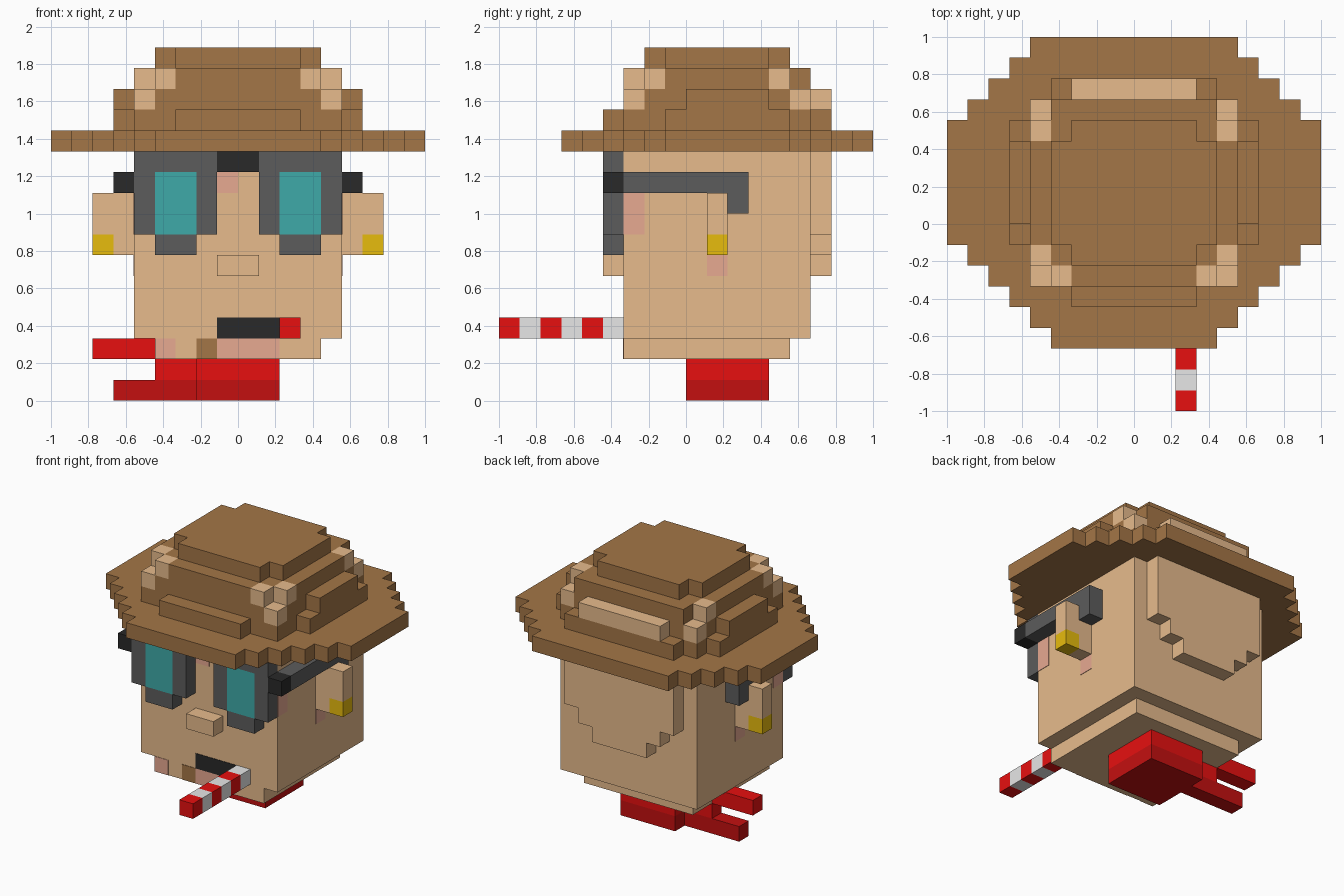
import bpy
import bmesh
from mathutils import Vector

S = 1 / 9  # one block in scene units

cube = bpy.data.objects.get("Cube")
if cube:
    bpy.data.objects.remove(cube, do_unlink=True)


def linear(c):
    c /= 255
    return c / 12.92 if c <= 0.04045 else ((c + 0.055) / 1.055) ** 2.4


def material(name, *rgb):
    m = bpy.data.materials.new(name)
    colour = [linear(c) for c in rgb] + [1]
    m.use_nodes = True
    m.diffuse_color = colour
    bsdf = m.node_tree.nodes["Principled BSDF"]
    bsdf.inputs["Base Color"].default_value = colour
    bsdf.inputs["Roughness"].default_value = 0.9
    return m


skin = material("skin", 232, 188, 141)
blush = material("blush", 232, 170, 146)
felt = material("brown felt", 164, 118, 71)
black = material("black", 41, 41, 41)
grey = material("dark grey", 92, 92, 92)
teal = material("teal lens", 62, 170, 168)
gold = material("gold", 234, 190, 14)
red = material("red", 236, 16, 16)
dark_red = material("dark red", 196, 16, 16)
white = material("white", 236, 236, 236)


def finish(name, bm, mat):
    bmesh.ops.recalc_face_normals(bm, faces=bm.faces)
    bmesh.ops.scale(bm, vec=(S, S, S), verts=bm.verts)
    mesh = bpy.data.meshes.new(name)
    bm.to_mesh(mesh)
    bm.free()
    mesh.materials.append(mat)
    ob = bpy.data.objects.new(name, mesh)
    bpy.context.collection.objects.link(ob)
    return ob


def box(name, mat, x, y, z):
    """Block spanning the given (low, high) ranges, in block units."""
    bm = bmesh.new()
    bmesh.ops.create_cube(bm, size=1)
    for v in bm.verts:
        v.co = Vector([(r[0] + r[1]) / 2 + c * (r[1] - r[0])
                       for c, r in zip(v.co, (x, y, z))])
    return finish(name, bm, mat)


def pair(name, mat, x, y, z):
    """The same block on both sides of the model."""
    box("left_" + name, mat, x, y, z)
    box("right_" + name, mat, (-x[1], -x[0]), y, z)


def stepped(name, mat, start, rows, depth, upright=False):
    """Symmetric stepped outline from (length, half width) rows, extruded."""
    half, t = [], start
    for length, width in rows:
        half += [(width, t), (width, t + length)]
        t += length
    outline = half + [(-w, t) for w, t in reversed(half)]
    clean = [p for i, p in enumerate(outline) if p != outline[i - 1]]
    low, high = depth
    bm = bmesh.new()
    verts = [bm.verts.new((a, low, b) if upright else (a, b, low)) for a, b in clean]
    face = bm.faces.new(verts)
    push = Vector((0, high - low, 0) if upright else (0, 0, high - low))
    out = bmesh.ops.extrude_face_region(bm, geom=[face], use_keep_orig=True)
    bmesh.ops.translate(bm, vec=push,
                        verts=[g for g in out["geom"] if isinstance(g, bmesh.types.BMVert)])
    return finish(name, bm, mat)


# Head
box("head", skin, (-5, 5), (-3, 6), (3, 12))
box("chin", skin, (-4, 4), (-3, 5), (2, 3))
box("nose", skin, (-1, 1), (-4, -3), (6, 7))
stepped("back_of_head", skin, 6, [(1, 2), (1, 3), (4, 4)], (6, 7), upright=True)

# Ears and earrings
pair("ear", skin, (5, 7), (1, 2), (8, 10))
pair("ear_lobe", skin, (5, 6), (1, 2), (7, 8))
pair("earring", gold, (6, 7), (1, 2), (7, 8))

# Painted patches on the face
T = 0.03
front = (-3 - T, -3)
box("mouth", black, (-1, 2), front, (3, 4))
box("chin_blush", blush, (-1, 2), front, (2, 3))
box("jaw_blush", blush, (-4, -3), front, (2, 3))
box("chin_mark", felt, (-2, -1), front, (2, 3))
box("brow_blush", blush, (-1, 0), front, (10, 11))
pair("temple_blush", blush, (5, 5 + T), (-3, -2), (8, 10))
pair("neck_blush", blush, (5, 5 + T), (1, 2), (6, 7))

# Glasses
rim = (-4, -3)
pair("rim_outer", grey, (4, 5), rim, (8, 12))
pair("rim_inner", grey, (1, 2), rim, (8, 12))
pair("rim_top", grey, (2, 4), rim, (11, 12))
pair("rim_bottom", grey, (2, 4), rim, (7, 8))
pair("lens", teal, (2, 4), rim, (8, 11))
box("bridge", black, (-1, 1), rim, (11, 12))
pair("hinge", black, (5, 6), rim, (10, 11))
pair("temple_arm", grey, (5, 6), (-3, 3), (10, 11))
pair("temple_tip", grey, (5, 6), (2, 3), (9, 10))

# Striped straw
for i in range(6):
    box(f"straw_stripe_{i + 1}", white if i % 2 else red,
        (2, 3), (i - 9, i - 8), (3, 4))

# Neck scarf with two tails
box("scarf_top", red, (-2, 2), (0, 4), (1, 2))
box("scarf_bottom", dark_red, (-2, 2), (0, 4), (0, 1))
box("upper_tail_root", red, (-4, -2), (2, 3), (1, 2))
box("upper_tail", red, (-7, -4), (2, 3), (2, 3))
box("lower_tail", dark_red, (-6, -2), (2, 3), (0, 1))

# Hat, layer by layer
stepped("hat_brim", felt, -6,
        [(1, 4), (1, 5), (1, 6), (1, 7), (1, 8), (6, 9), (1, 8), (1, 7), (1, 6), (1, 5)],
        (12, 13))
stepped("crown_base", felt, -4, [(1, 3), (2, 5), (6, 6), (1, 5), (1, 4)], (13, 14))
stepped("crown_lower", felt, -3, [(1, 4), (2, 5), (4, 6), (1, 5), (1, 4)], (14, 15))
stepped("crown_upper", felt, -3, [(1, 3), (1, 4), (5, 5), (2, 4)], (15, 16))
stepped("crown_top", felt, -2, [(1, 3), (5, 4), (1, 3)], (16, 17))

# Pale patches around the crown
pair("front_patch_low", skin, (4, 5), (-3, -2), (14, 15))
pair("front_patch_side", skin, (4, 5), (-2, -1), (15, 16))
pair("front_patch_inner", skin, (3, 4), (-3, -2), (15, 16))
pair("back_patch_low", skin, (4, 5), (5, 6), (14, 15))
pair("back_patch_high", skin, (4, 5), (4, 5), (15, 16))
box("back_band", skin, (-3, 3), (6, 7), (14, 15))
